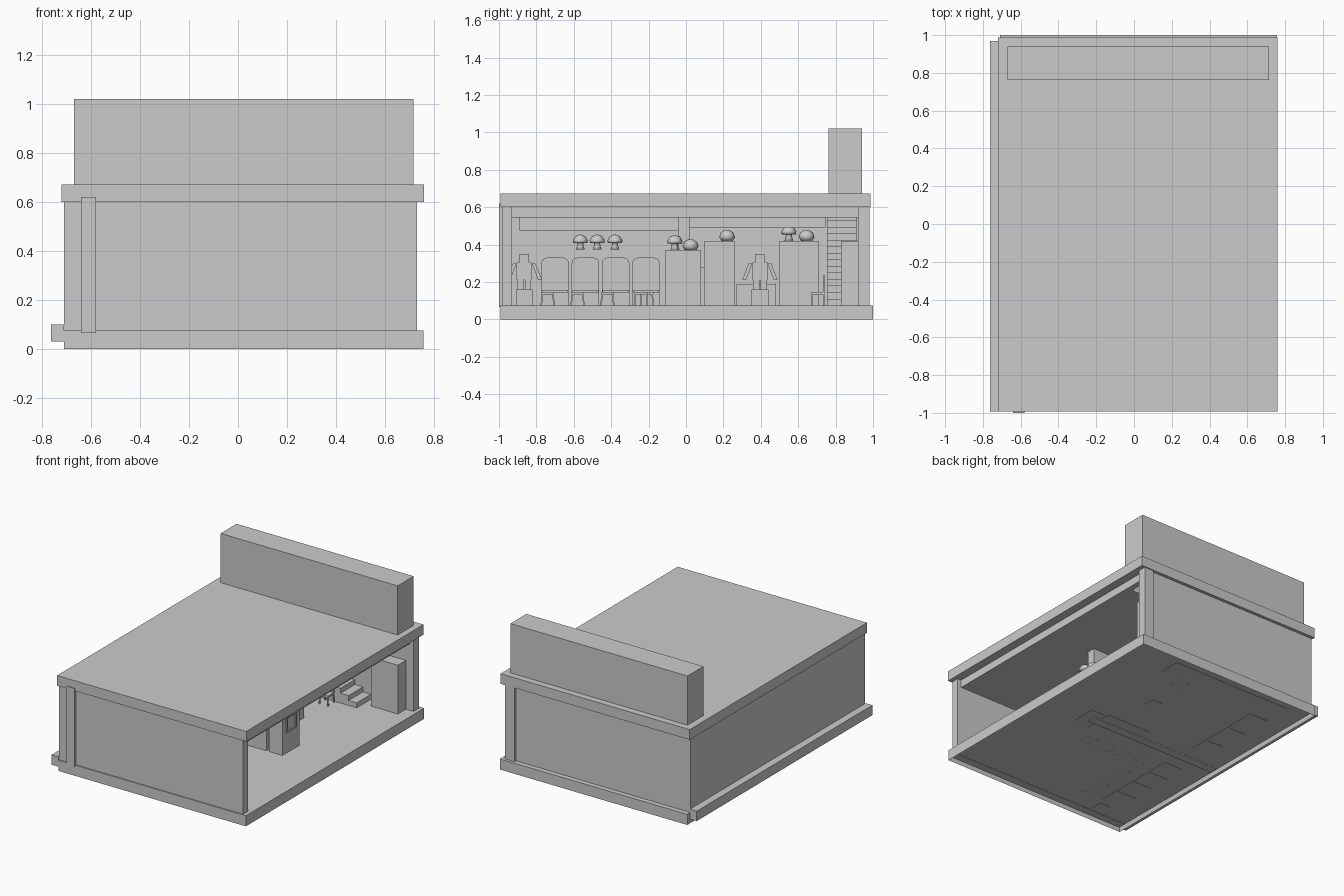
import bpy
import bmesh
import math
from mathutils import Vector

cube = bpy.data.objects.get("Cube")
if cube:
    bpy.data.objects.remove(cube)

COLOUR = (0.6, 0.6, 0.6, 1)
grey = bpy.data.materials.new("plain_grey")
grey.use_nodes = True
grey.diffuse_color = COLOUR
grey.node_tree.nodes["Principled BSDF"].inputs["Base Color"].default_value = COLOUR

FLOOR = 0.075
UNDER = 0.028
CEIL = 0.6


def finish(name, bm, smooth=False):
    bmesh.ops.recalc_face_normals(bm, faces=bm.faces)
    mesh = bpy.data.meshes.new(name)
    bm.to_mesh(mesh)
    bm.free()
    mesh.materials.append(grey)
    for p in mesh.polygons:
        p.use_smooth = smooth
    obj = bpy.data.objects.new(name, mesh)
    bpy.context.collection.objects.link(obj)
    return obj


def add_box(bm, x, y, z):
    verts = bmesh.ops.create_cube(bm, size=1)["verts"]
    for v in verts:
        v.co = Vector([a + (c + 0.5) * (b - a) for c, (a, b) in zip(v.co, (x, y, z))])
    return verts


def box(name, x, y, z):
    bm = bmesh.new()
    add_box(bm, x, y, z)
    return finish(name, bm)


def lathe(name, profile, loc, steps=16):
    bm = bmesh.new()
    verts = [bm.verts.new((r, 0, z)) for r, z in profile]
    edges = [bm.edges.new(pair) for pair in zip(verts, verts[1:])]
    bmesh.ops.spin(bm, geom=verts + edges, axis=(0, 0, 1), cent=(0, 0, 0),
                   angle=math.tau, steps=steps)
    bmesh.ops.remove_doubles(bm, verts=bm.verts, dist=0.0001)
    bmesh.ops.translate(bm, verts=bm.verts, vec=loc)
    return finish(name, bm, True)


# Base with a recessed underside
bm = bmesh.new()
add_box(bm, (-0.71, 0.757), (-0.993, 1), (0, FLOOR))
bm.normal_update()
bottom = [f for f in bm.faces if f.normal.z < -0.5]
bmesh.ops.inset_region(bm, faces=bottom, thickness=0.012)
bmesh.ops.translate(bm, verts=bottom[0].verts, vec=(0, 0, 0.03))
finish("base", bm)
box("side_ledge", (-0.763, -0.71), (-0.993, 0.97), (0.03, 0.1))

# Building shell
box("roof", (-0.72, 0.76), (-0.993, 0.987), (CEIL, 0.672))
box("parapet", (-0.67, 0.716), (0.762, 0.94), (0.672, 1.02))
box("front_wall", (-0.695, 0.73), (-0.985, -0.93), (UNDER, CEIL))
box("side_wall", (-0.71, -0.69), (-0.985, 0.965), (FLOOR, CEIL))
box("back_wall", (-0.7, 0.655), (0.92, 0.965), (FLOOR, CEIL))
box("back_post", (0.655, 0.73), (0.92, 0.98), (FLOOR, CEIL))
box("front_strip", (-0.64, -0.58), (-1, -0.98), (0.065, 0.62))

# Lowered ceiling with an open stairwell at the back
box("ceiling", (-0.69, 0.7), (-0.93, 0.765), (0.545, CEIL))
box("stairwell_header", (0.66, 0.7), (0.765, 0.92), (0.545, CEIL))

# Room divider and wall bulkheads
box("partition", (-0.69, 0.36), (-0.04, 0.02), (0.022, 0.545))
box("front_bulkhead", (-0.69, -0.35), (-0.89, -0.04), (0.475, 0.545))
box("rear_bulkhead", (-0.69, -0.35), (0.02, 0.745), (0.49, 0.545))

# Cabinets and counters
box("end_cabinet", (0.32, 0.425), (-0.11, 0.08), (UNDER, 0.37))
box("front_counter", (-0.4, 0.3), (-0.11, -0.04), (UNDER, 0.28))
box("rear_counter", (-0.05, 0.3), (0.02, 0.1), (UNDER, 0.28))
box("middle_cabinet", (-0.55, -0.4), (0.1, 0.26), (UNDER, 0.42))
box("low_counter", (-0.55, -0.4), (0.27, 0.48), (UNDER, 0.19))
box("rear_cabinet", (-0.55, -0.4), (0.5, 0.71), (UNDER, 0.42))
box("tall_cabinet", (0.46, 0.67), (0.83, 0.92), (FLOOR, 0.42))

# Raised frame on the end cabinet
bm = bmesh.new()
for y in (-0.07, 0.03):
    add_box(bm, (0.425, 0.432), (y, y + 0.01), (0.22, 0.33))
for z in (0.22, 0.32):
    add_box(bm, (0.425, 0.432), (-0.06, 0.03), (z, z + 0.01))
finish("cabinet_frame", bm)

# Solid staircase climbing along the back wall
STEPS = 15
RUN = 0.063
bm = bmesh.new()
for i in range(STEPS):
    x = 0.4 - i * RUN
    add_box(bm, (x - RUN, x), (0.755, 0.915), (UNDER, FLOOR + (i + 1) * (CEIL - FLOOR) / STEPS))
finish("staircase", bm)

# Row of display machines with rounded tops
for i in range(4):
    y = -0.7 + i * 0.162
    bm = bmesh.new()
    add_box(bm, (-0.54, -0.38), (y - 0.073, y + 0.073), (UNDER, 0.33))
    tops = [e for e in bm.edges if all(v.co.z > 0.3 for v in e.verts)
            and abs(e.verts[0].co.y - e.verts[1].co.y) < 0.01]
    bmesh.ops.bevel(bm, geom=tops, offset=0.03, segments=4, profile=0.5, affect='EDGES')
    finish("machine_%d" % (i + 1), bm)
    box("machine_window_%d" % (i + 1), (-0.38, -0.375), (y - 0.06, y + 0.06), (0.18, 0.29))
    box("machine_tray_%d" % (i + 1), (-0.38, -0.36), (y - 0.07, y + 0.07), (0.145, 0.158))


def stool(name, x, y, back=False):
    bm = bmesh.new()
    add_box(bm, (x - 0.035, x + 0.035), (y - 0.035, y + 0.035), (0.132, 0.147))
    for sx in (-1, 1):
        for sy in (-1, 1):
            for v in add_box(bm, (x + sx * 0.03 - 0.004, x + sx * 0.03 + 0.004),
                             (y + sy * 0.03 - 0.004, y + sy * 0.03 + 0.004), (UNDER, 0.133)):
                if v.co.z < 0.1:
                    v.co.x += sx * 0.006
                    v.co.y += sy * 0.006
    if back:
        add_box(bm, (x - 0.035, x + 0.035), (y + 0.028, y + 0.038), (0.147, 0.235))
    finish(name, bm)


# Seating
for i, y in enumerate((-0.74, -0.58, -0.42, -0.21)):
    stool("stool_%d" % (i + 1), -0.25, y)
for i, x in enumerate((-0.1, 0.04, 0.18)):
    stool("counter_stool_%d" % (i + 1), x, -0.24)
stool("rear_chair", 0.2, 0.705, True)


def figure(name, x, y):
    bm = bmesh.new()
    add_box(bm, (x - 0.04, x + 0.04), (y - 0.045, y + 0.045), (UNDER, 0.16))
    for s in (-1, 1):
        add_box(bm, (x - 0.02, x + 0.02), (y + s * 0.02 - 0.017, y + s * 0.02 + 0.017), (0.15, 0.21))
        for v in add_box(bm, (x - 0.015, x + 0.015), (y + s * 0.05 - 0.01, y + s * 0.05 + 0.01), (0.21, 0.3)):
            if v.co.z < 0.25:
                v.co.y += s * 0.035
    add_box(bm, (x - 0.022, x + 0.022), (y - 0.04, y + 0.04), (0.21, 0.305))
    add_box(bm, (x - 0.024, x + 0.024), (y - 0.026, y + 0.026), (0.305, 0.35))
    finish(name, bm)


# Blocky figures
figure("front_figure", -0.44, -0.865)
figure("rear_figure", 0.17, 0.395)

# Mushroom ornaments and round loaves
cap = [(0, 0), (0.024, 0), (0.017, 0.02), (0.016, 0.04), (0.038, 0.035),
       (0.04, 0.05), (0.026, 0.072), (0, 0.082)]
loaf = [(0, 0), (0.03, 0), (0.042, 0.02), (0.034, 0.044), (0.015, 0.056), (0, 0.058)]
for i, (x, y, z) in enumerate(((-0.65, -0.565, 0.373), (-0.65, -0.475, 0.373), (-0.65, -0.38, 0.373),
                               (0.37, -0.06, 0.37), (-0.47, 0.55, 0.42))):
    lathe("mushroom_%d" % (i + 1), cap, (x, y, z))
for i, (x, y, z) in enumerate(((0.37, 0.025, 0.37), (-0.47, 0.22, 0.42), (-0.47, 0.645, 0.42))):
    lathe("loaf_%d" % (i + 1), loaf, (x, y, z))
